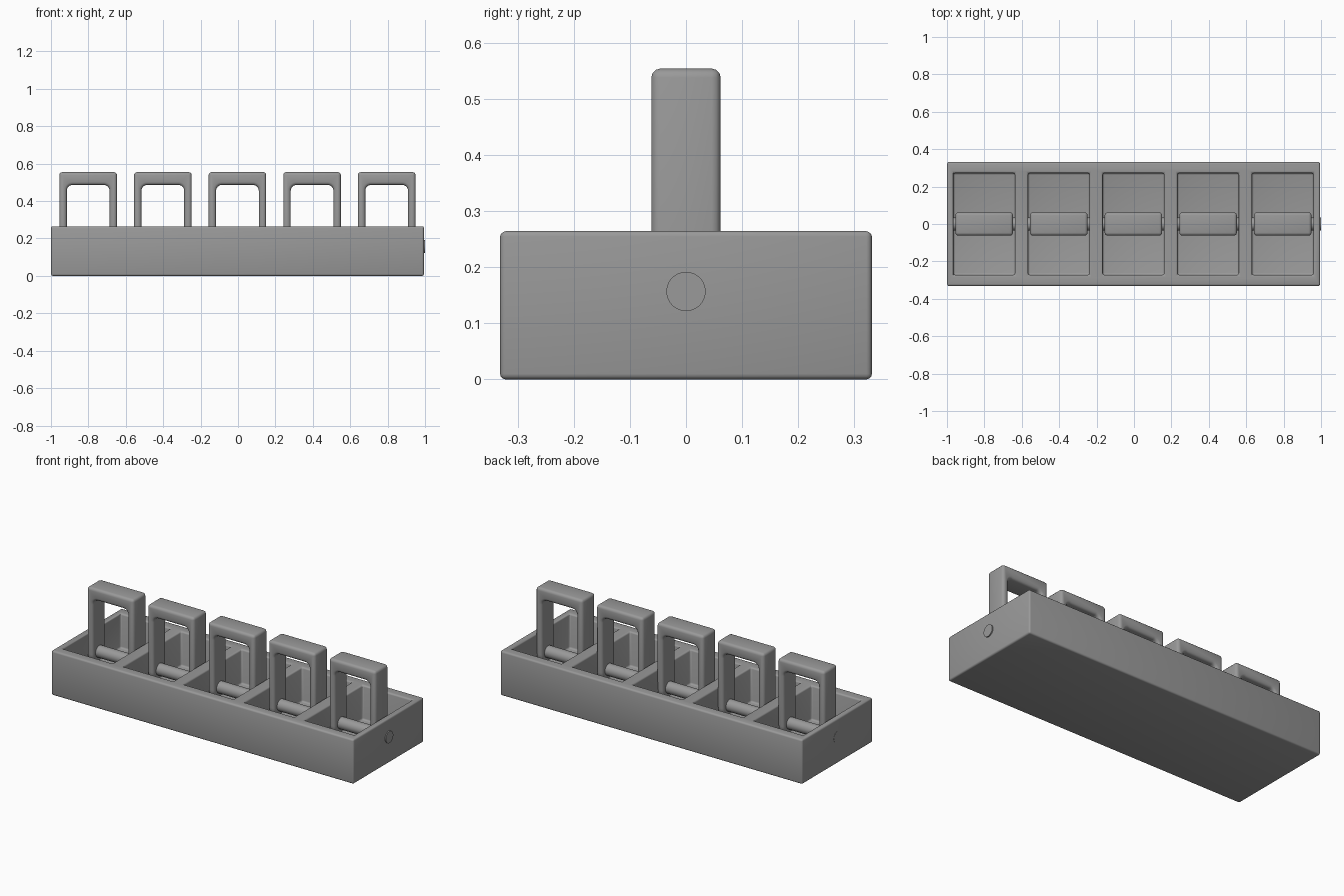
import bpy, bmesh, math
from mathutils import Matrix, Vector

cube = bpy.data.objects.get("Cube")
if cube:
    bpy.data.objects.remove(cube, do_unlink=True)

grey = bpy.data.materials.new("plain_grey")
grey.use_nodes = True
grey.diffuse_color = (0.32, 0.32, 0.32, 1)
grey.node_tree.nodes["Principled BSDF"].inputs["Base Color"].default_value = grey.diffuse_color

COUNT, PITCH, MID = 5, 0.399, -0.003
ROD_Z, ROD_R = 0.157, 0.035
DEPTH = 0.062      # half depth of a handle
centres = [MID + (i - (COUNT - 1) / 2) * PITCH for i in range(COUNT)]


def new_object(name, bm):
    bmesh.ops.recalc_face_normals(bm, faces=bm.faces)
    mesh = bpy.data.meshes.new(name)
    bm.to_mesh(mesh)
    bm.free()
    mesh.materials.append(grey)
    obj = bpy.data.objects.new(name, mesh)
    bpy.context.collection.objects.link(obj)
    return obj


def add_box(bm, lo, hi):
    lo, hi = Vector(lo), Vector(hi)
    matrix = Matrix.Translation((lo + hi) / 2) @ Matrix.Diagonal((*(hi - lo), 1))
    bmesh.ops.create_cube(bm, size=1, matrix=matrix)


def extrude_profile(bm, points, offset):
    face = bm.faces.new([bm.verts.new(p) for p in points])
    result = bmesh.ops.extrude_face_region(bm, geom=[face])
    verts = [v for v in result["geom"] if isinstance(v, bmesh.types.BMVert)]
    bmesh.ops.translate(bm, verts=verts, vec=offset)


def arc(cx, cy, radius, start, end, steps):
    angles = [math.radians(start + (end - start) * i / steps) for i in range(steps + 1)]
    return [(cx + radius * math.cos(a), cy + radius * math.sin(a)) for a in angles]


def finish(obj, cutter=None, bevel=0):
    if cutter:
        cutter.hide_render = True
        cut = obj.modifiers.new("cut", 'BOOLEAN')
        cut.object, cut.solver = cutter, 'EXACT'
    if bevel:
        rounding = obj.modifiers.new("rounding", 'BEVEL')
        rounding.width, rounding.segments = bevel, 3
        rounding.limit_method, rounding.angle_limit = 'ANGLE', math.radians(40)
        rounding.use_clamp_overlap = False
    bpy.ops.object.select_all(action='DESELECT')
    obj.select_set(True)
    bpy.context.view_layer.objects.active = obj
    bpy.ops.object.convert(target='MESH')
    bpy.ops.object.shade_smooth_by_angle(angle=math.radians(35))
    if cutter:
        bpy.data.objects.remove(cutter, do_unlink=True)


# Tray with five open compartments
bm = bmesh.new()
add_box(bm, (-0.999, -0.332, 0), (0.994, 0.332, 0.265))
tray = new_object("tray", bm)
bm = bmesh.new()
for x in centres:
    add_box(bm, (x - 0.164, -0.272, 0.06), (x + 0.164, 0.272, 0.4))
finish(tray, new_object("compartment_cutter", bm), 0.01)

# Hinge rod running through the whole tray
bm = bmesh.new()
bmesh.ops.create_cone(bm, cap_ends=True, segments=40, radius1=ROD_R, radius2=ROD_R, depth=2,
                      matrix=Matrix.Translation((0, 0, ROD_Z)) @ Matrix.Rotation(math.pi / 2, 4, 'Y'))
finish(new_object("hinge_rod", bm))

# Handles: rounded lower ends around the rod, open in the middle
for number, x in enumerate(centres, 1):
    bm = bmesh.new()
    side = arc(0, ROD_Z, DEPTH, 180, 360, 16) + [(DEPTH, 0.555), (-DEPTH, 0.555)]
    extrude_profile(bm, [(x - 0.154, y, z) for y, z in side], (0.308, 0, 0))
    handle = new_object(f"handle_{number}", bm)

    bm = bmesh.new()
    opening = [(-0.114, 0), (0.114, 0)]
    opening += arc(0.084, 0.456, 0.03, 0, 90, 6) + arc(-0.084, 0.456, 0.03, 90, 180, 6)
    extrude_profile(bm, [(x + px, -0.2, pz) for px, pz in opening], (0, 0.4, 0))
    finish(handle, new_object("opening_cutter", bm), 0.016)
